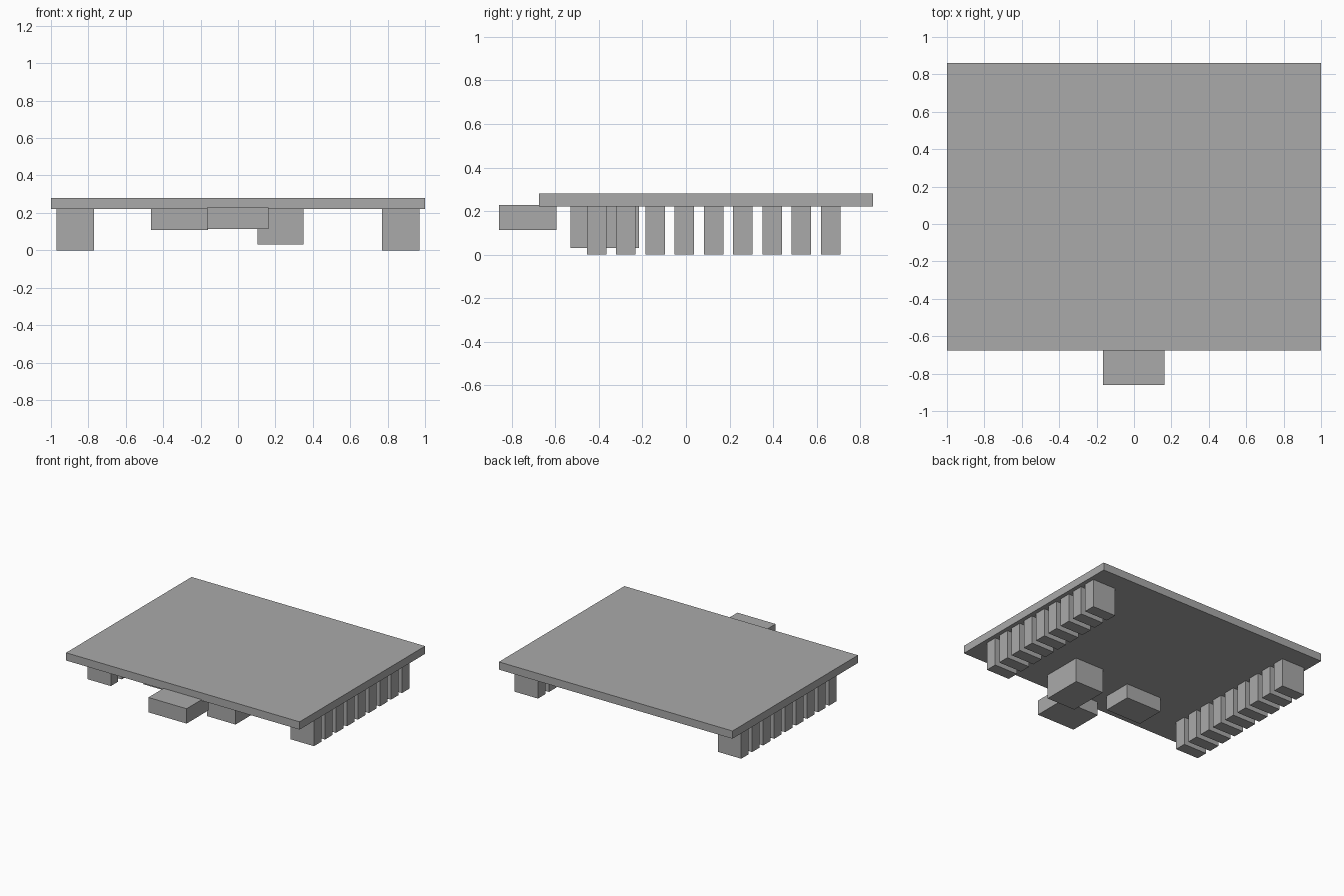
import bpy

default_cube = bpy.data.objects.get("Cube")
if default_cube:
    bpy.data.objects.remove(default_cube, do_unlink=True)

grey = bpy.data.materials.new("plain_grey")
grey.use_nodes = True
grey.diffuse_color = (0.4, 0.4, 0.4, 1)
grey.node_tree.nodes["Principled BSDF"].inputs["Base Color"].default_value = (0.4, 0.4, 0.4, 1)


def box(name, x, y, z):
    """Add a box spanning the given (low, high) ranges."""
    spans = (x, y, z)
    bpy.ops.mesh.primitive_cube_add(size=1, location=[(a + b) / 2 for a, b in spans])
    obj = bpy.context.object
    obj.name = name
    obj.scale = [b - a for a, b in spans]
    bpy.ops.object.transform_apply(location=False, rotation=False, scale=True)
    obj.data.materials.append(grey)
    return obj


# Flat board
BOARD_BOTTOM = 0.22
box("board", (-1, 1), (-0.675, 0.86), (BOARD_BOTTOM, 0.28))

# Front connector and the two components under the board
box("front_connector", (-0.165, 0.162), (-0.86, -0.595), (0.113, 0.228))
box("tall_component", (0.105, 0.35), (-0.53, -0.217), (0.03, BOARD_BOTTOM))
box("low_component", (-0.465, -0.16), (-0.49, -0.265), (0.108, BOARD_BOTTOM))

# Row of legs along each side
LEGS, FIRST, PITCH, DEPTH = 9, -0.456, 0.1345, 0.09
for side, x in (("left", (0.77, 0.97)), ("right", (-0.97, -0.77))):
    for i in range(LEGS):
        y = FIRST + i * PITCH
        box(f"{side}_leg_{i + 1}", x, (y, y + DEPTH), (0, BOARD_BOTTOM))
